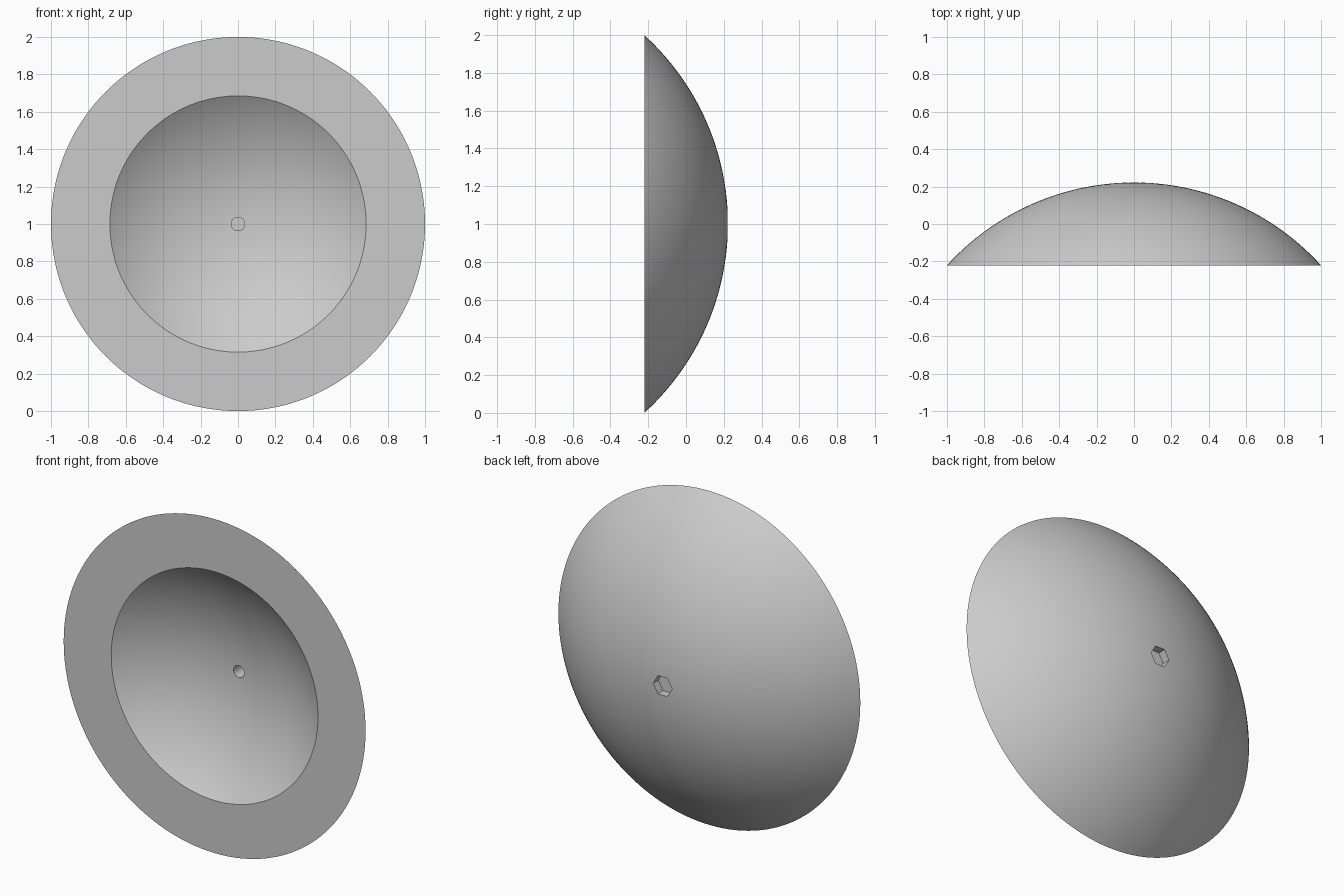
import bpy, bmesh
from math import sin, cos, asin, pi
from mathutils import Matrix, Vector

if "Cube" in bpy.data.objects:
    bpy.data.objects.remove(bpy.data.objects["Cube"])

FRONT, BACK = -0.221, 0.222      # rim plane and dome apex along y
RIM, MOUTH = 1.0, 0.685          # outer rim and cavity radii
SEGMENTS = 144
depth = BACK - FRONT
OUTER = (RIM ** 2 + depth ** 2) / (2 * depth)
centre_y = BACK - OUTER
INNER = (MOUTH ** 2 + (FRONT - centre_y) ** 2) ** 0.5
MIDDLE = Vector((0, 0, 1))

grey = bpy.data.materials.new("light grey")
grey.use_nodes = True
colour = (0.6, 0.6, 0.6, 1)
grey.diffuse_color = colour
grey.node_tree.nodes["Principled BSDF"].inputs["Base Color"].default_value = colour


def make_object(name, bm):
    bmesh.ops.recalc_face_normals(bm, faces=bm.faces)
    mesh = bpy.data.meshes.new(name)
    bm.to_mesh(mesh)
    bm.free()
    mesh.materials.append(grey)
    obj = bpy.data.objects.new(name, mesh)
    bpy.context.collection.objects.link(obj)
    return obj


def arc(radius, edge, steps=32):
    """Points on a spherical arc from the axis out to the given edge radius."""
    limit = asin(edge / radius)
    angles = [limit * i / steps for i in range(steps + 1)]
    return [(radius * sin(a), centre_y + radius * cos(a)) for a in angles]


def prism(name, radius, sides, y_start, y_end):
    """Cutter lying along y, with a corner pointing to +x."""
    bm = bmesh.new()
    bmesh.ops.create_cone(bm, cap_ends=True, segments=sides, radius1=radius,
                          radius2=radius, depth=y_end - y_start)
    corner = max(bm.verts, key=lambda v: v.co.x).co
    turn = Matrix.Rotation(-Vector((corner.x, corner.y)).angle_signed(Vector((1, 0))), 4, 'Z')
    bm.transform(Matrix.Translation((0, (y_start + y_end) / 2, 1))
                 @ Matrix.Rotation(pi / 2, 4, 'X') @ turn)
    obj = make_object(name, bm)
    obj.hide_render = True
    return obj


# Dome: one closed profile of two concentric arcs joined by the flat rim
bm = bmesh.new()
profile = arc(OUTER, RIM) + arc(INNER, MOUTH)[::-1]
verts = [bm.verts.new((r, y, 1)) for r, y in profile]
edges = [bm.edges.new(pair) for pair in zip(verts, verts[1:])]
bmesh.ops.spin(bm, geom=verts + edges, cent=MIDDLE, axis=(0, 1, 0),
               angle=2 * pi, steps=SEGMENTS, use_merge=False)
bmesh.ops.remove_doubles(bm, verts=bm.verts, dist=0.0001)
dome = make_object("dome_shell", bm)

# Bolt hole right through, and a hexagonal nut pocket sunk in the back
cutters = [prism("bolt_hole_cutter", 0.036, 32, -0.1, 0.4),
           prism("nut_pocket_cutter", 0.063, 6, BACK - 0.05, 0.4)]
bpy.ops.object.select_all(action='DESELECT')
bpy.context.view_layer.objects.active = dome
dome.select_set(True)
for cutter in cutters:
    cut = dome.modifiers.new(cutter.name, 'BOOLEAN')
    cut.operation = 'DIFFERENCE'
    cut.solver = 'EXACT'
    cut.object = cutter
    bpy.ops.object.modifier_apply(modifier=cut.name)
    bpy.data.objects.remove(cutter)

bpy.ops.object.shade_smooth_by_angle(angle=pi / 6)
